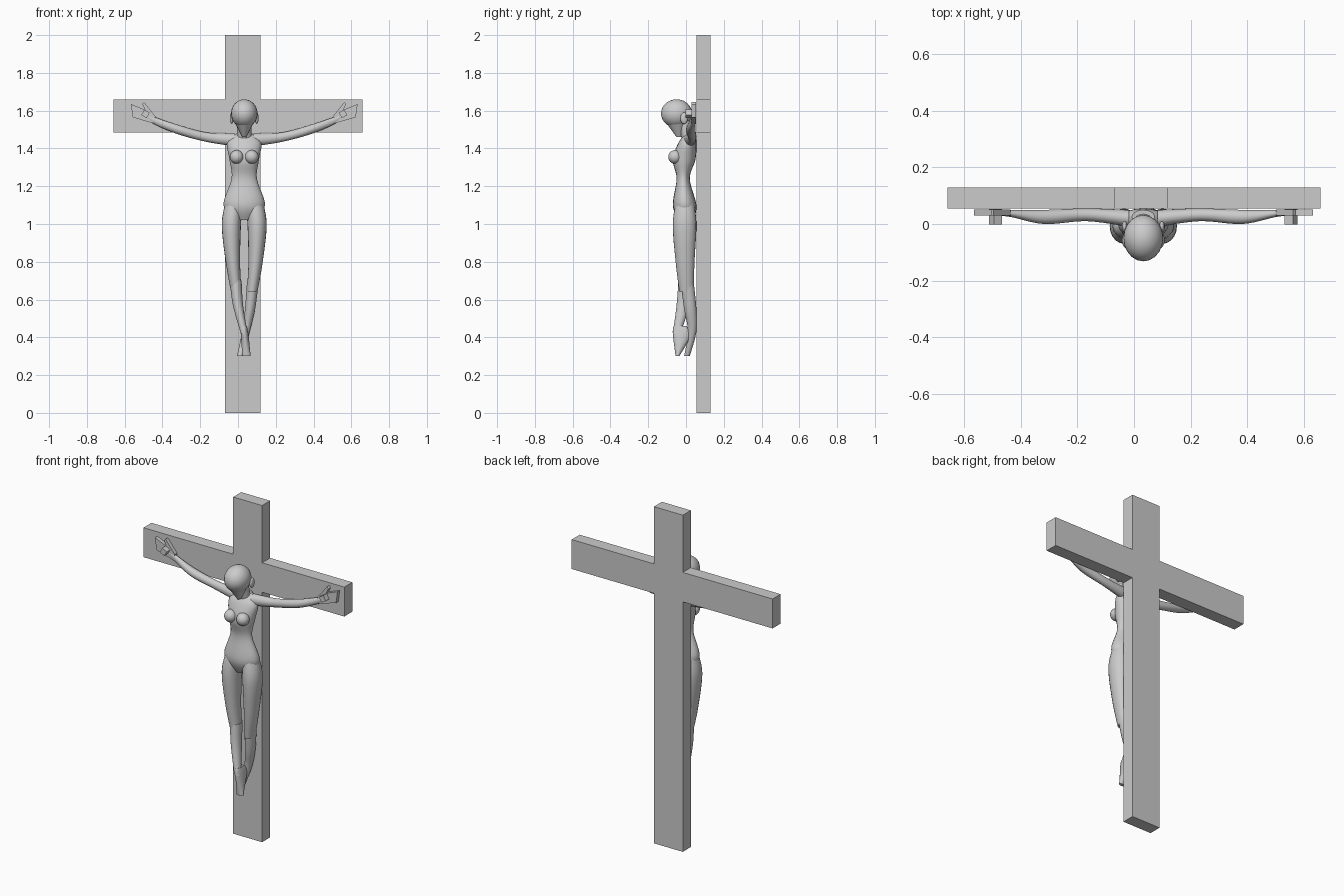
import bpy
import bmesh
import math
from mathutils import Matrix, Vector

default_cube = bpy.data.objects.get("Cube")
if default_cube:
    bpy.data.objects.remove(default_cube, do_unlink=True)

CENTRE = 0.033  # centre line of the figure
SIDES = 20
STEPS = 6

grey = bpy.data.materials.new("plain grey")
grey.use_nodes = True
grey.diffuse_color = (0.6, 0.6, 0.6, 1)
grey.node_tree.nodes["Principled BSDF"].inputs["Base Color"].default_value = grey.diffuse_color


def finish(name, bm, smooth=False):
    """Turn the working mesh into a named grey object; end caps stay flat."""
    bmesh.ops.recalc_face_normals(bm, faces=bm.faces)
    mesh = bpy.data.meshes.new(name)
    bm.to_mesh(mesh)
    bm.free()
    mesh.materials.append(grey)
    for polygon in mesh.polygons:
        polygon.use_smooth = smooth and len(polygon.vertices) <= 4
    obj = bpy.data.objects.new(name, mesh)
    bpy.context.collection.objects.link(obj)
    return obj


def spline(rows):
    """Smooth curve through the given rows of section values."""
    points = [Vector(row) for row in rows]
    padded = [points[0], *points, points[-1]]
    for before, start, end, after in zip(padded, padded[1:], padded[2:], padded[3:]):
        leave, arrive = (end - before) / 2, (after - start) / 2
        for step in range(STEPS):
            t = step / STEPS
            s = 1 - t
            yield (start * (1 + 2 * t) + leave * t) * s * s + (end * (1 + 2 * s) - arrive * s) * t * t
    yield points[-1]


def loft(name, rows, mirror=1, sideways=False):
    """Skin ellipses given as (position, middle, half width, front y, back y).

    Upright lofts run along z, sideways ones along x.
    """
    bm = bmesh.new()
    rings = []
    for position, middle, half, front, back in spline(rows):
        ring = []
        for side in range(SIDES):
            angle = math.tau * side / SIDES
            across = middle + half * math.cos(angle)
            y = (front + back + (back - front) * math.sin(angle)) / 2
            x, z = (position, across) if sideways else (across, position)
            ring.append(bm.verts.new((CENTRE + mirror * x, y, z)))
        rings.append(ring)
    for ring, following in zip(rings, rings[1:]):
        for side in range(SIDES):
            # The negative index closes the ring
            bm.faces.new((ring[side - 1], ring[side], following[side], following[side - 1]))
    bm.faces.new(rings[0])
    bm.faces.new(rings[-1])
    return finish(name, bm, smooth=True)


def ellipsoid(name, offset, y, z, radii):
    bm = bmesh.new()
    bmesh.ops.create_uvsphere(bm, u_segments=SIDES, v_segments=SIDES, radius=1)
    bmesh.ops.scale(bm, vec=radii, verts=bm.verts)
    bmesh.ops.translate(bm, vec=(CENTRE + offset, y, z), verts=bm.verts)
    return finish(name, bm, smooth=True)


def plate(name, outline, front, back):
    """Extrude an outline in the x-z plane from front to back."""
    bm = bmesh.new()
    face = bm.faces.new([bm.verts.new((x, front, z)) for x, z in outline])
    extruded = bmesh.ops.extrude_face_region(bm, geom=[face])
    verts = [item for item in extruded["geom"] if isinstance(item, bmesh.types.BMVert)]
    bmesh.ops.translate(bm, vec=(0, back - front, 0), verts=verts)
    return finish(name, bm)


# Cross, one extruded outline
left, right, reach = 0.12, -0.07, 0.66
foot, under, over, top = 0, 1.485, 1.66, 2
plate("cross", [
    (right, foot), (left, foot), (left, under), (reach, under), (reach, over), (left, over),
    (left, top), (right, top), (right, over), (-reach, over), (-reach, under), (right, under),
], front=0.055, back=0.13)

# Bowed head: round skull, jaw tapering to a pointed chin, neck behind
ellipsoid("skull", 0, -0.05, 1.585, (0.07, 0.082, 0.075))
loft("jaw", [(1.57, 0, 0.067, -0.13, 0.02), (1.46, 0, 0.01, -0.05, -0.02)])
loft("neck", [(1.4, 0, 0.04, -0.01, 0.05), (1.56, 0, 0.036, -0.05, 0.02)])

# Torso from neck base through chest, waist and hips to the crotch
loft("torso", [
    (1.48, 0, 0.04, 0, 0.05),
    (1.43, 0, 0.09, -0.04, 0.055),
    (1.34, 0, 0.078, -0.07, 0.05),
    (1.24, 0, 0.067, -0.05, 0.02),
    (1.1, 0, 0.11, -0.07, 0.055),
    (1.02, 0, 0.05, -0.04, 0.04),
])

# Parts that repeat on both sides
for word, mirror in (("left", 1), ("right", -1)):
    ellipsoid(word + "_breast", mirror * 0.04, -0.058, 1.355, (0.036, 0.036, 0.036))
    ellipsoid(word + "_ear", mirror * 0.066, -0.01, 1.56, (0.01, 0.02, 0.03))

    # Raised arm from shoulder to wrist
    loft(word + "_arm", [
        (0.05, 1.445, 0.034, -0.01, 0.05),
        (0.2, 1.46, 0.025, 0.01, 0.055),
        (0.35, 1.5, 0.025, 0, 0.05),
        (0.47, 1.545, 0.02, 0.025, 0.05),
        (0.53, 1.58, 0.015, 0.03, 0.05),
    ], mirror, sideways=True)

    # Flat open hand with raised thumb
    outline = [(0.47, 1.53), (0.47, 1.57), (0.53, 1.645), (0.54, 1.635),
               (0.525, 1.605), (0.6, 1.635), (0.59, 1.565), (0.54, 1.55)]
    plate(word + "_hand", [(CENTRE + mirror * x, z) for x, z in outline], front=0.03, back=0.052)

    # Square nail through the palm
    bm = bmesh.new()
    bmesh.ops.create_cube(bm, size=1)
    bmesh.ops.transform(bm, verts=bm.verts, matrix=(
        Matrix.Translation((CENTRE + mirror * 0.523, 0.025, 1.583))
        @ Matrix.Rotation(mirror * math.radians(-30), 4, "Y")
        @ Matrix.Diagonal((0.033, 0.055, 0.033, 1))))
    finish(word + "_nail", bm)

    # Thigh from hip to knee
    loft(word + "_thigh", [
        (1.13, 0.05, 0.045, -0.05, 0.04),
        (1, 0.068, 0.051, -0.07, 0.055),
        (0.8, 0.06, 0.038, -0.055, 0.045),
        (0.64, 0.042, 0.028, -0.035, 0.04),
    ], mirror)

# Crossed lower legs, the right one in front with a separate foot
loft("right_shin", [
    (0.7, -0.045, 0.031, -0.04, 0.04),
    (0.57, -0.033, 0.027, -0.05, 0.02),
    (0.42, 0, 0.018, -0.07, -0.03),
])
loft("right_foot", [
    (0.46, -0.003, 0.017, -0.065, 0),
    (0.42, 0.002, 0.02, -0.07, 0.03),
    (0.3, 0.012, 0.022, -0.055, -0.035),
])
loft("left_shin_and_foot", [
    (0.7, 0.046, 0.031, -0.03, 0.04),
    (0.55, 0.031, 0.027, -0.01, 0.055),
    (0.43, 0.009, 0.02, 0.01, 0.055),
    (0.3, -0.023, 0.016, -0.01, 0.02),
])
